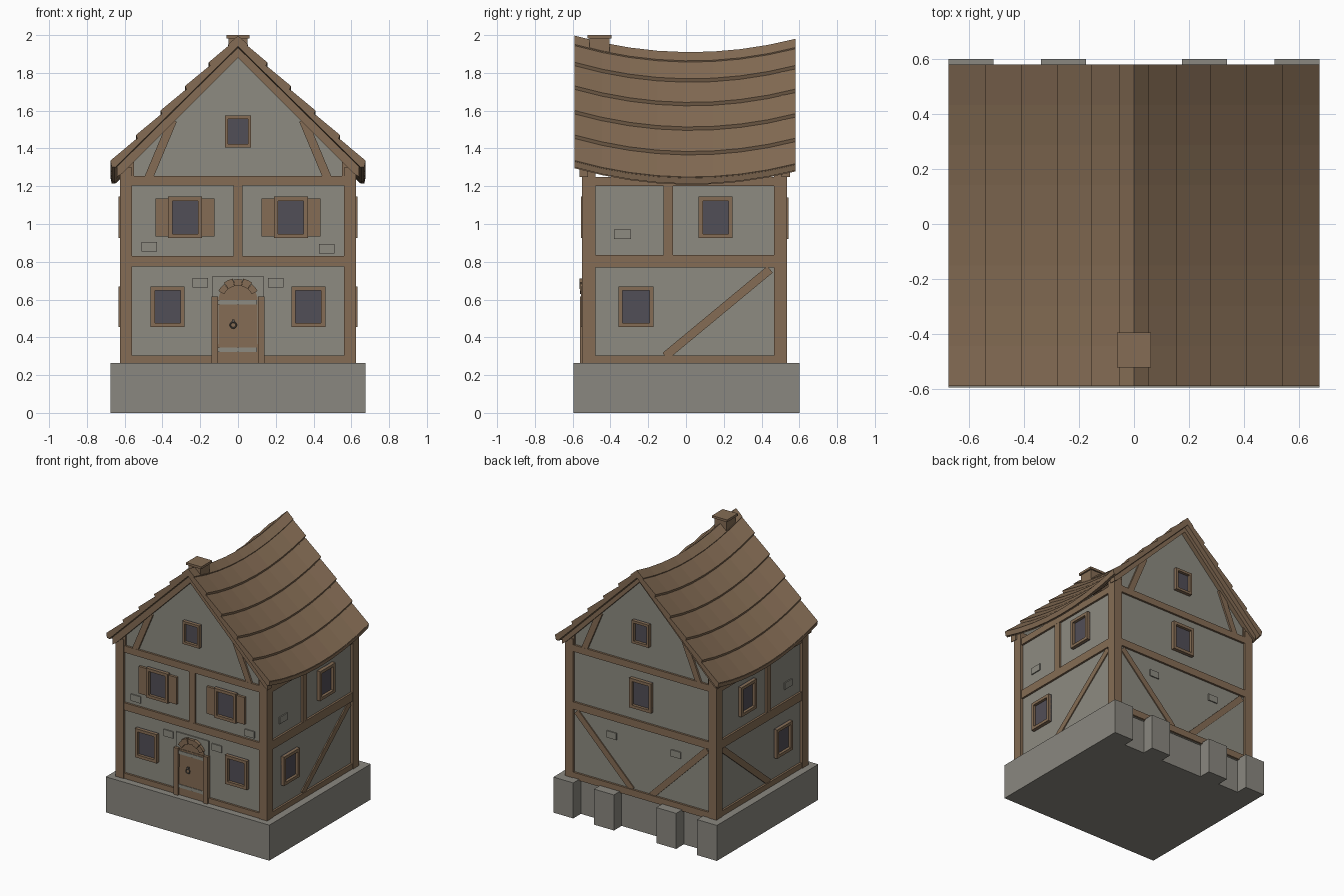
import bpy, bmesh, math

cube = bpy.data.objects.get("Cube")
if cube:
    bpy.data.objects.remove(cube, do_unlink=True)


def material(name, rgb):
    m = bpy.data.materials.new(name)
    m.use_nodes = True
    m.diffuse_color = (*rgb, 1)
    m.node_tree.nodes["Principled BSDF"].inputs["Base Color"].default_value = (*rgb, 1)
    return m


WOOD = material("brown wood", (0.235, 0.152, 0.09))
WALL = material("grey plaster", (0.27, 0.26, 0.22))
STONE = material("grey stone", (0.255, 0.245, 0.215))
GLASS = material("dark glass", (0.083, 0.077, 0.095))
IRON = material("dark iron", (0.1, 0.09, 0.08))

# Wall planes, and how a point (along, up, outward) lies on each side
SIDES = {
    "front": lambda u, z, d: (u, -0.53 - d, z),
    "back": lambda u, z, d: (u, 0.515 + d, z),
    "left": lambda u, z, d: (0.605 + d, u, z),
    "right": lambda u, z, d: (-0.605 - d, u, z),
}


def loft(name, rings, mat):
    """Closed solid through equal rings of points."""
    bm = bmesh.new()
    rows = [[bm.verts.new(p) for p in ring] for ring in rings]
    n = len(rows[0])
    for a, b in zip(rows, rows[1:]):
        for i in range(n):
            j = (i + 1) % n
            bm.faces.new((a[i], a[j], b[j], b[i]))
    bm.faces.new(rows[0])
    bm.faces.new(rows[-1])
    bmesh.ops.recalc_face_normals(bm, faces=bm.faces)
    mesh = bpy.data.meshes.new(name)
    bm.to_mesh(mesh)
    bm.free()
    mesh.materials.append(mat)
    obj = bpy.data.objects.new(name, mesh)
    bpy.context.collection.objects.link(obj)
    return obj


def rect(u0, u1, z0, z1):
    return [(u0, z0), (u1, z0), (u1, z1), (u0, z1)]


def box(name, x0, x1, y0, y1, z0, z1, mat):
    r = rect(x0, x1, y0, y1)
    return loft(name, [[(x, y, z) for x, y in r] for z in (z0, z1)], mat)


def plate(name, side, outline, depth, mat, back=-0.02):
    put = SIDES[side]
    return loft(name, [[put(u, z, d) for u, z in outline] for d in (back, depth)], mat)


def brace(name, side, a, b, width, depth):
    dx, dz = b[0] - a[0], b[1] - a[1]
    s = width / 2 / math.hypot(dx, dz)
    nx, nz = -dz * s, dx * s
    pts = [(a[0] + nx, a[1] + nz), (b[0] + nx, b[1] + nz),
           (b[0] - nx, b[1] - nz), (a[0] - nx, a[1] - nz)]
    plate(name, side, pts, depth, WOOD)


def window(name, side, u, z, w, h, bar=0.022):
    a, b, c, d = u - w / 2, u + w / 2, z - h / 2, z + h / 2
    plate(name + "_glass", side, rect(a, b, c, d), 0.006, GLASS)
    for part, r in (("jamb_a", (a, a + bar, c, d)), ("jamb_b", (b - bar, b, c, d)),
                    ("sill", (a + bar, b - bar, c, c + bar)), ("head", (a + bar, b - bar, d - bar, d))):
        plate(f"{name}_{part}", side, rect(*r), 0.027, WOOD)


# Foundation with four blocks along the back
box("foundation", -0.675, 0.675, -0.595, 0.51, 0, 0.265, STONE)
for i, x in enumerate((-0.593, -0.257, 0.257, 0.593)):
    box(f"foundation_block_{i}", x - 0.082, x + 0.082, 0.5, 0.6, 0, 0.265, STONE)

# Plaster body and gables
box("wall_body", -0.605, 0.605, -0.53, 0.515, 0.25, 1.22, WALL)
for side in ("front", "back"):
    plate(side + "_gable", side, [(-0.6, 1.2), (0.6, 1.2), (0.6, 1.31), (0, 1.91), (-0.6, 1.31)],
          0, WALL, -0.04)

# Corner posts
for sx in (-1, 1):
    xs = sorted((sx * 0.56, sx * 0.625))
    for tag, y0, y1 in (("front", -0.55, -0.48), ("back", 0.465, 0.535)):
        box(f"{tag}_corner_post", *xs, y0, y1, 0.265, 1.3, WOOD)

# Horizontal beams on every side
for side in SIDES:
    gable = side in ("front", "back")
    u0, u1 = (-0.56, 0.56) if gable else (-0.48, 0.465)
    levels = ((0.255, 0.305), (0.775, 0.83), (1.205, 1.255)) if gable else \
             ((0.255, 0.305), (0.77, 0.835), (1.2, 1.25))
    for z0, z1 in levels:
        plate(side + "_beam", side, rect(u0, u1, z0, z1), 0.015, WOOD)
plate("front_middle_post", "front", rect(-0.025, 0.025, 0.83, 1.205), 0.014, WOOD)

# Side walls
for side in ("left", "right"):
    plate(side + "_middle_post", side, rect(-0.12, -0.07, 0.835, 1.2), 0.014, WOOD)
    window(side + "_lower_window", side, -0.265, 0.562, 0.185, 0.215)
    window(side + "_upper_window", side, 0.157, 1.035, 0.18, 0.22)
    brace(side + "_brace", side, (-0.11, 0.3), (0.445, 0.76), 0.045, 0.008)
    plate(side + "_bare_brick", side, rect(-0.38, -0.29, 0.92, 0.97), 0.008, WALL)

# Gable timbers and gable windows
for side in ("front", "back"):
    window(side + "_gable_window", side, 0, 1.49, 0.14, 0.17, 0.018)
    for s in (-1, 1):
        brace(side + "_gable_brace", side, (s * 0.475, 1.24), (s * 0.345, 1.55), 0.045, 0.014)
        plate(side + "_gable_stub", side, rect(*sorted((s * 0.55, s * 0.59)), 1.25, 1.33), 0.012, WOOD)
        rafter = [(0, 1.955), (s * 0.64, 1.315), (s * 0.64, 1.25), (s * 0.61, 1.27), (0, 1.88)]
        plate(side + "_rafter", side, rafter, 0.035, WOOD, -0.01)

# Front windows, with open shutters upstairs
for s in (-1, 1):
    window("front_lower_window", "front", s * 0.372, 0.562, 0.18, 0.215)
    window("front_upper_window", "front", s * 0.28, 1.035, 0.18, 0.22)
    for u in (s * 0.28 - 0.122, s * 0.28 + 0.122):
        plate("shutter", "front", rect(u - 0.034, u + 0.034, 0.933, 1.135), 0.018, WOOD)

# Back wall
window("back_upper_window", "back", 0, 1.03, 0.18, 0.22)
for s in (-1, 1):
    brace("back_brace", "back", (s * 0.08, 0.3), (s * 0.54, 0.76), 0.045, 0.008)

# Bare bricks showing through the plaster
for side, u, z in (("front", -0.47, 0.88), ("front", -0.2, 0.69), ("front", 0.2, 0.69),
                   ("front", 0.47, 0.87), ("back", 0.25, 0.66), ("back", -0.28, 0.66)):
    plate(side + "_bare_brick", side, rect(u - 0.04, u + 0.04, z - 0.025, z + 0.025), 0.008, WALL)

# Arched door, posts, arch stones, hinges and ring handle
plate("door_backing", "front", rect(-0.135, 0.135, 0.305, 0.725), 0.008, WALL)


def arc(r, a0, a1, n):
    steps = [math.radians(a0 + (a1 - a0) * i / n) for i in range(n + 1)]
    return [(r * math.cos(t), 0.59 + r * math.sin(t)) for t in steps]


plate("door_leaf", "front", [(-0.105, 0.27), (0.105, 0.27)] + arc(0.105, 10, 170, 10), 0.014, WOOD)
for u in (-0.05, 0.05):
    plate("door_plank", "front", rect(u - 0.048, u + 0.048, 0.305, 0.61), 0.018, WOOD)
for s in (-1, 1):
    plate("door_post", "front", rect(*sorted((s * 0.105, s * 0.14)), 0.265, 0.615), 0.03, WOOD)
for i in range(5):
    a = 28 + i * 25
    plate("door_arch_block", "front",
          arc(0.083, a, a + 24, 2) + arc(0.118 + 0.006 * (i % 2), a + 24, a, 2), 0.03 + 0.005 * (i % 2), WOOD)
for z in (0.335, 0.585):
    plate("door_hinge", "front", rect(-0.105, 0.1, z - 0.012, z + 0.012), 0.022, WALL)
bpy.ops.mesh.primitive_torus_add(major_radius=0.016, minor_radius=0.004, major_segments=12,
                                 minor_segments=6, location=(-0.025, -0.556, 0.465),
                                 rotation=(math.pi / 2, 0, 0))
bpy.context.object.name = "door_ring"
bpy.context.object.data.materials.append(IRON)
plate("door_ring_mount", "front", rect(-0.032, -0.018, 0.478, 0.495), 0.03, IRON)

# Sagging roof: underlay, then overlapping board rows, then the ridge
STATIONS = [-0.59 + 1.17 * i / 8 for i in range(9)]


def ridge(y):
    return 1.898 + 0.08 * (y / 0.59) ** 2 - 0.012 * y


def roof_strip(name, section, ys):
    loft(name, [[(x, y, ridge(y) + h) for x, h in section] for y in ys], WOOD)


EDGES = [0.02, 0.155, 0.28, 0.41, 0.54, 0.675]
for s in (-1, 1):
    roof_strip("roof_underlay", [(0, 0), (s * 0.655, -0.655), (s * 0.655, -0.69), (0, -0.045)], STATIONS)
    for i, (a, b) in enumerate(zip(EDGES, EDGES[1:])):
        roof_strip(f"roof_row_{i}", [(s * a, 0.004 - a), (s * b, 0.026 - b), (s * (b - 0.012), -b - 0.004),
                                     (s * a, -a - 0.012)], STATIONS)
    # Eave edge
    roof_strip("eave_board", [(s * 0.645, -0.645), (s * 0.675, -0.655), (s * 0.668, -0.685),
                              (s * 0.645, -0.68)], STATIONS)
roof_strip("ridge_cap", [(0, 0.012), (0.052, -0.034), (0.045, -0.055), (0, -0.01),
                         (-0.045, -0.055), (-0.052, -0.034)], STATIONS)

# Chimney
box("chimney_shaft", -0.05, 0.05, -0.512, -0.405, 1.85, 1.985, WOOD)
box("chimney_cap", -0.062, 0.062, -0.522, -0.395, 1.983, 2.0, WOOD)
